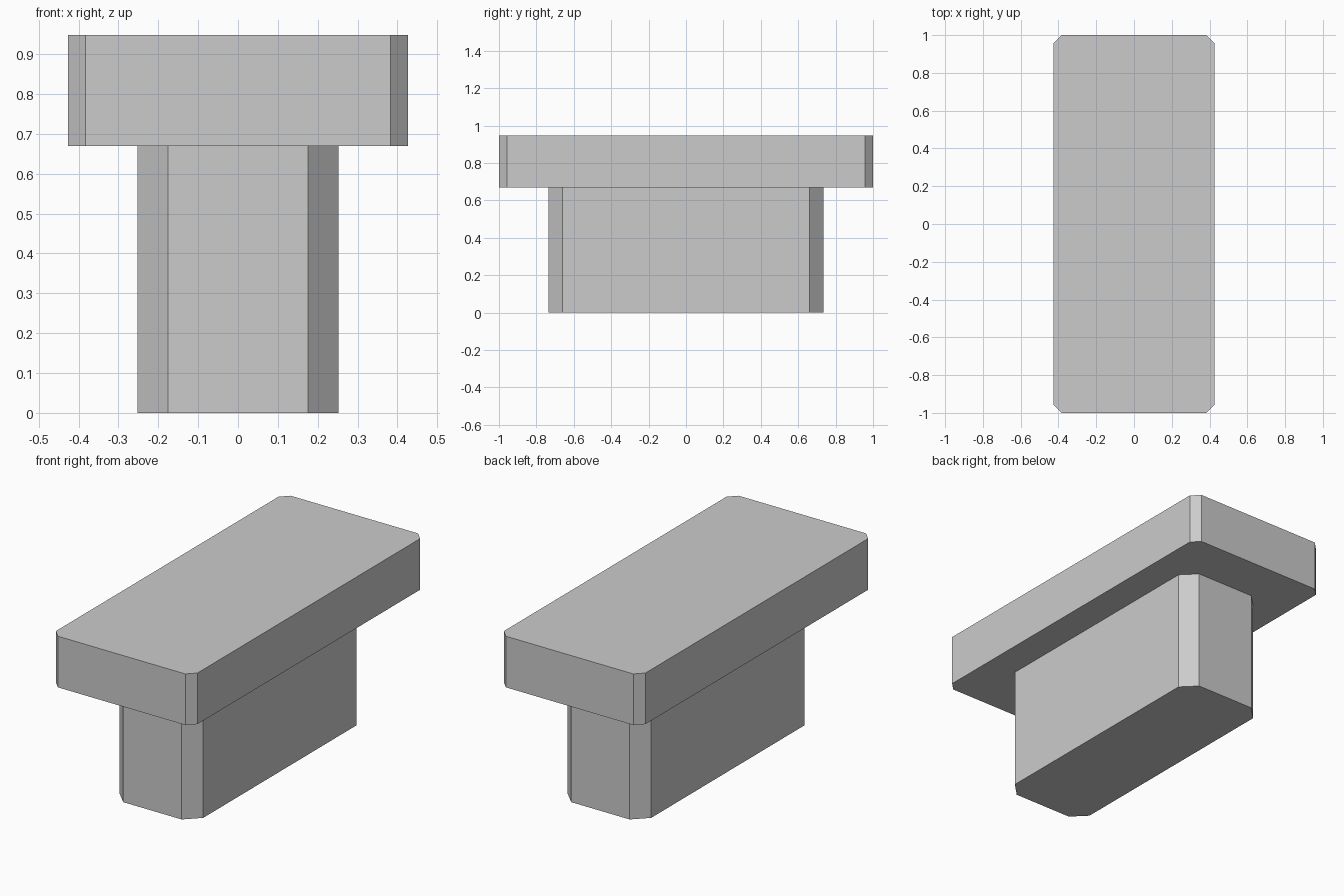
import bpy
import bmesh

default_cube = bpy.data.objects.get("Cube")
if default_cube:
    bpy.data.objects.remove(default_cube, do_unlink=True)

# Plain grey used everywhere
grey = bpy.data.materials.new("plain_grey")
grey.use_nodes = True
colour = (0.6, 0.6, 0.6, 1.0)
grey.diffuse_color = colour
grey.node_tree.nodes["Principled BSDF"].inputs["Base Color"].default_value = colour


def chamfered_block(name, half_x, half_y, bottom, top, cut):
    """Upright block whose four vertical edges are chamfered."""
    bm = bmesh.new()
    bmesh.ops.create_cube(bm, size=2)
    for v in bm.verts:
        v.co.x *= half_x
        v.co.y *= half_y
        v.co.z = top if v.co.z > 0 else bottom
    uprights = [e for e in bm.edges
                if abs(e.verts[0].co.z - e.verts[1].co.z) > 0.01]
    bmesh.ops.bevel(bm, geom=uprights, offset=cut, offset_type='OFFSET',
                    segments=1, affect='EDGES')
    # Set the corners exactly, independent of how bevel measures its offset
    bmesh.ops.recalc_face_normals(bm, faces=bm.faces)
    mesh = bpy.data.meshes.new(name)
    bm.to_mesh(mesh)
    bm.free()
    mesh.materials.append(grey)
    obj = bpy.data.objects.new(name, mesh)
    bpy.context.collection.objects.link(obj)
    return obj


# Narrow pedestal carrying a wide slab
chamfered_block("pedestal", 0.252, 0.735, 0.0, 0.67, 0.076)
chamfered_block("top_slab", 0.426, 1.0, 0.67, 0.948, 0.043)
